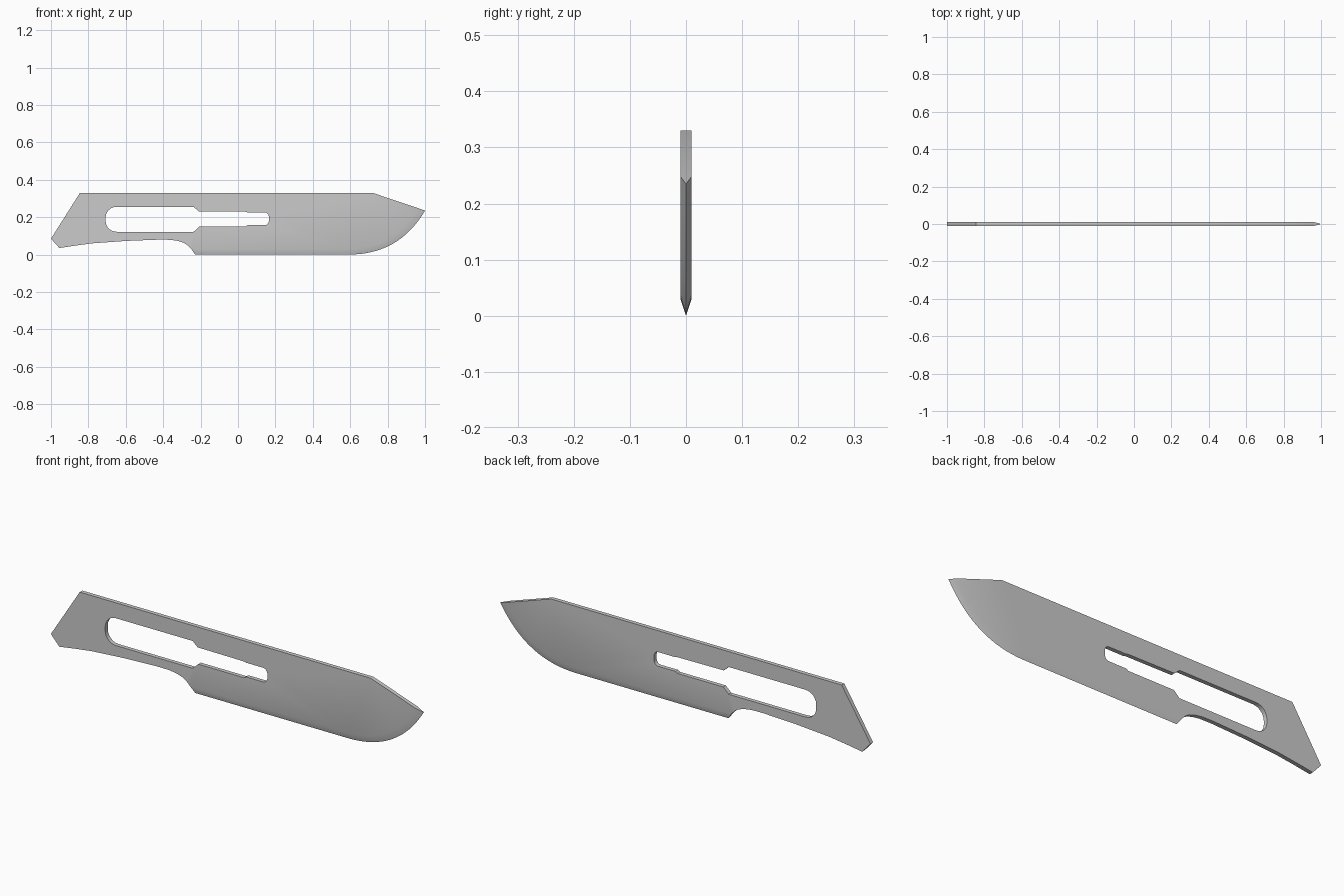
import bpy, bmesh
from math import sin, cos, radians

if "Cube" in bpy.data.objects:
    bpy.data.objects.remove(bpy.data.objects["Cube"])

HALF = 0.01  # half thickness of the sheet


def arc(cx, cz, r, a0, a1, n=6):
    angs = [radians(a0 + (a1 - a0) * i / n) for i in range(n + 1)]
    return [(cx + r * cos(a), cz + r * sin(a)) for a in angs]


def bezier(p0, p1, p2, p3, n=16):
    pts = []
    for i in range(n + 1):
        t = i / n
        w = ((1 - t) ** 3, 3 * t * (1 - t) ** 2, 3 * t * t * (1 - t), t ** 3)
        pts.append(tuple(sum(k * p[a] for k, p in zip(w, (p0, p1, p2, p3))) for a in (0, 1)))
    return pts


# Cutting edge (y = 0) and the matching line where its grind starts
edge_line = [(-0.23, 0.0)] + bezier((0.59, 0), (0.77, 0), (0.905, 0.075), (1.0, 0.235))
grind_line = [(-0.25, 0.03)] + bezier((0.59, 0.03), (0.75, 0.03), (0.87, 0.10), (0.963, 0.248))

# Rest of the outline: spine, slanted tail, concave neck
back = [(0.72, 0.33), (-0.845, 0.33), (-1.0, 0.085), (-0.955, 0.035),
        (-0.87, 0.048), (-0.78, 0.06), (-0.6, 0.073), (-0.42, 0.08), (-0.36, 0.079),
        (-0.32, 0.073), (-0.29, 0.063), (-0.27, 0.05)]
outline = grind_line + back

# Stepped mounting slot
slot = (arc(-0.65, 0.197, 0.058, 90, 180) + arc(-0.65, 0.18, 0.058, 180, 270)
        + [(-0.237, 0.122), (-0.207, 0.15), (0.04, 0.15), (0.05, 0.157)]
        + arc(0.142, 0.18, 0.023, -90, 0, 4) + arc(0.142, 0.203, 0.023, 0, 90, 4)
        + [(0.05, 0.226), (0.04, 0.229), (-0.21, 0.231), (-0.237, 0.255)])

bm = bmesh.new()


def ring(pts, y):
    vs = [bm.verts.new((x, y, z)) for x, z in pts]
    es = [bm.edges.new((vs[i - 1], vs[i])) for i in range(len(vs))]
    return vs, es


# Flat sides with the slot left open
outer, inner = [], []
for y in (-HALF, HALF):
    ov, oe = ring(outline, y)
    iv, ie = ring(slot, y)
    bmesh.ops.triangle_fill(bm, edges=oe + ie, use_beauty=True)
    outer.append(ov)
    inner.append(iv)


def wall(a, b, start, stop):
    for i in range(start, stop):
        j = (i + 1) % len(a)
        bm.faces.new((a[i], a[j], b[j], b[i]))


# Slot wall and the blunt part of the outer wall
g = len(grind_line)
wall(inner[0], inner[1], 0, len(slot))
wall(outer[0], outer[1], g - 1, len(outline))

# Ground bevels on both sides meeting at the cutting edge, with end caps
sharp = [bm.verts.new((x, 0, z)) for x, z in edge_line]
for side in outer:
    wall(side[:g], sharp, 0, g - 1)
for i in (0, g - 1):
    bm.faces.new((outer[0][i], outer[1][i], sharp[i]))

bmesh.ops.recalc_face_normals(bm, faces=bm.faces)
mesh = bpy.data.meshes.new("scalpel_blade")
bm.to_mesh(mesh)
bm.free()
blade = bpy.data.objects.new("scalpel_blade", mesh)
bpy.context.collection.objects.link(blade)
bpy.context.view_layer.objects.active = blade
blade.select_set(True)
bpy.ops.object.shade_smooth_by_angle(angle=radians(30))
